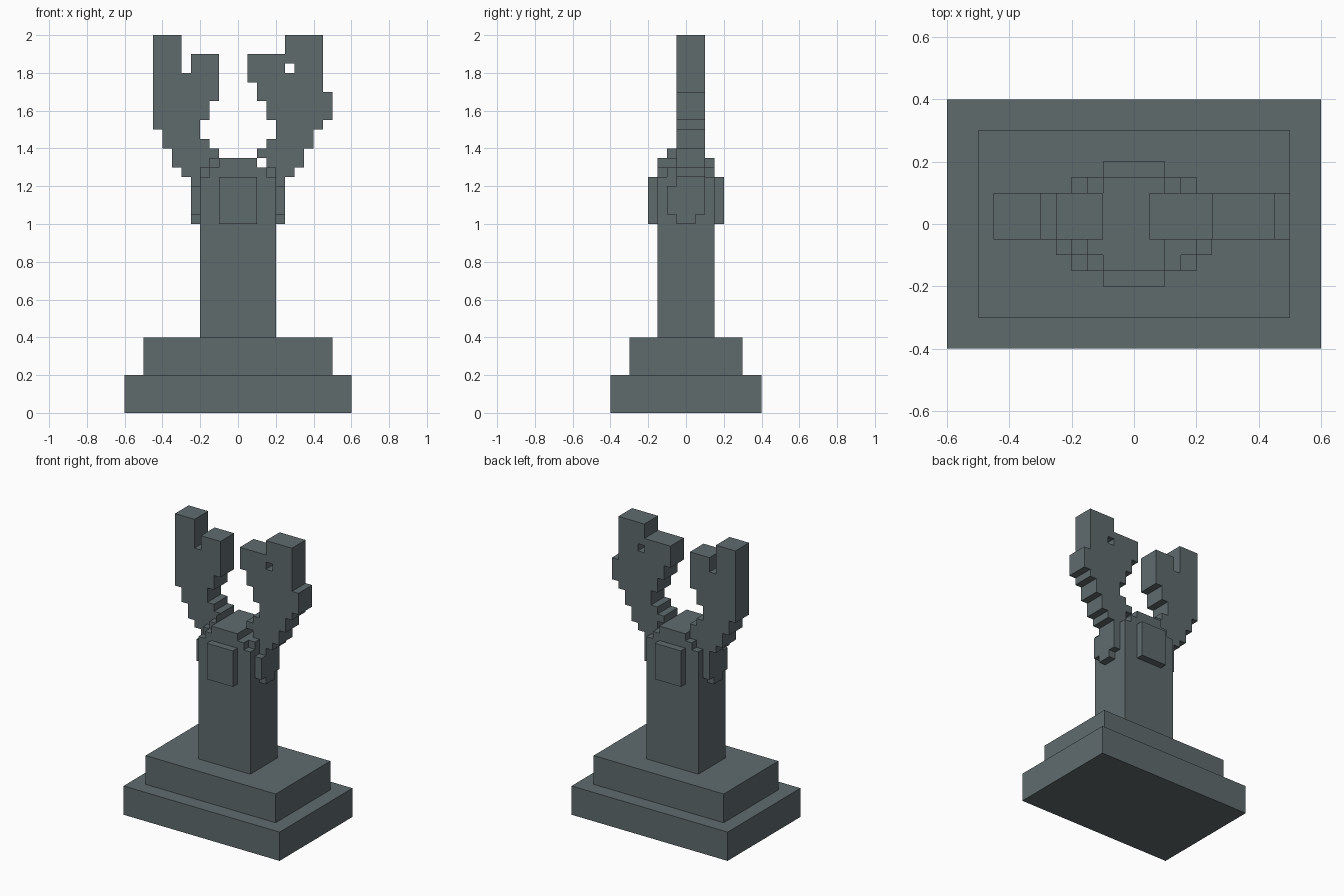
import bpy, bmesh
from mathutils import Vector

cube = bpy.data.objects.get("Cube")
if cube:
    bpy.data.objects.remove(cube, do_unlink=True)

stone = bpy.data.materials.new("slate stone")
stone.use_nodes = True
COLOUR = (0.115, 0.145, 0.152, 1.0)
stone.diffuse_color = COLOUR
stone.node_tree.nodes["Principled BSDF"].inputs["Base Color"].default_value = COLOUR


def finish(name, bm):
    bmesh.ops.recalc_face_normals(bm, faces=bm.faces)
    mesh = bpy.data.meshes.new(name)
    bm.to_mesh(mesh)
    bm.free()
    mesh.materials.append(stone)
    obj = bpy.data.objects.new(name, mesh)
    bpy.context.collection.objects.link(obj)
    return obj


def box(name, x0, x1, y0, y1, z0, z1):
    bm = bmesh.new()
    bmesh.ops.create_cube(bm, size=1)
    for v in bm.verts:
        v.co = ((x0 + x1) / 2 + v.co.x * (x1 - x0),
                (y0 + y1) / 2 + v.co.y * (y1 - y0),
                (z0 + z1) / 2 + v.co.z * (z1 - z0))
    return finish(name, bm)


def slab(name, loops, start, end, axis="y"):
    """Extrude an outline, with optional holes, along y or x."""
    bm = bmesh.new()
    edges = []
    for loop in loops:
        vs = [bm.verts.new((a, start, z) if axis == "y" else (start, a, z))
              for a, z in loop]
        edges += [bm.edges.new((vs[i - 1], vs[i])) for i in range(len(vs))]
    normal = Vector((0, -1, 0)) if axis == "y" else Vector((1, 0, 0))
    bmesh.ops.triangle_fill(bm, use_beauty=True, edges=edges, normal=normal)
    ext = bmesh.ops.extrude_face_region(bm, geom=bm.faces[:])
    move = (0, end - start, 0) if axis == "y" else (end - start, 0, 0)
    bmesh.ops.translate(bm, vec=move,
                        verts=[g for g in ext["geom"] if isinstance(g, bmesh.types.BMVert)])
    return finish(name, bm)


def mirrored(half):
    """Close a right-hand half outline about x = 0."""
    return half + [(-x, z) for x, z in reversed(half)]


# Stepped plinth
box("lower_plinth", -0.6, 0.6, -0.4, 0.4, 0, 0.2)
box("upper_plinth", -0.5, 0.5, -0.3, 0.3, 0.2, 0.4)

# Pillar with stepped shoulders, and a narrower crown over it
shoulder = [(0.2, 1.25), (0.15, 1.25), (0.15, 1.3), (0.1, 1.3), (0.1, 1.35)]
slab("pillar", [mirrored([(0.2, 0.4)] + shoulder)], -0.15, 0.15)
crown = [(0.2, 1.3), (0.15, 1.3), (0.15, 1.35), (0.1, 1.35), (0.1, 1.4)]
slab("crown", [mirrored(shoulder[::-1] + crown)], -0.1, 0.1)

# Raised panels on front and back
box("front_panel", -0.1, 0.1, -0.2, -0.15, 1.0, 1.25)
box("back_panel", -0.1, 0.1, 0.15, 0.2, 1.0, 1.25)

# Side brackets under the arms
bracket = [(-0.05, 1.0), (0.05, 1.0), (0.05, 1.05), (0.1, 1.05), (0.1, 1.25),
           (-0.05, 1.25), (-0.05, 1.2), (-0.1, 1.2), (-0.1, 1.05), (-0.05, 1.05)]
slab("left_bracket", [bracket], 0.2, 0.25, "x")
slab("right_bracket", [bracket], -0.25, -0.2, "x")

# Lower arm outlines shared by both sides: inner edge going down, outer going up
inner = [(0.15, 1.55), (0.2, 1.55), (0.2, 1.45), (0.15, 1.45), (0.15, 1.4),
         (0.1, 1.4), (0.1, 1.35), (0.15, 1.35), (0.15, 1.3), (0.2, 1.3), (0.2, 1.25)]
outer = [(0.3, 1.25), (0.3, 1.3), (0.35, 1.3), (0.35, 1.4), (0.4, 1.4),
         (0.4, 1.5), (0.45, 1.5)]

# Left arm: broad head with a square hole and an outer knob
left_head = [(0.45, 1.55), (0.5, 1.55), (0.5, 1.7), (0.45, 1.7), (0.45, 2.0),
             (0.25, 2.0), (0.25, 1.9), (0.05, 1.9), (0.05, 1.75), (0.1, 1.75),
             (0.1, 1.65), (0.15, 1.65)]
hole = [(0.25, 1.8), (0.3, 1.8), (0.3, 1.85), (0.25, 1.85)]
slab("left_arm", [inner + outer + left_head, hole], -0.05, 0.1)

# Right arm: forked head
right_head = [(0.45, 2.0), (0.3, 2.0), (0.3, 1.8), (0.25, 1.8), (0.25, 1.9),
              (0.1, 1.9), (0.1, 1.65), (0.15, 1.65)]
slab("right_arm", [[(-x, z) for x, z in inner + outer + right_head]], -0.05, 0.1)
